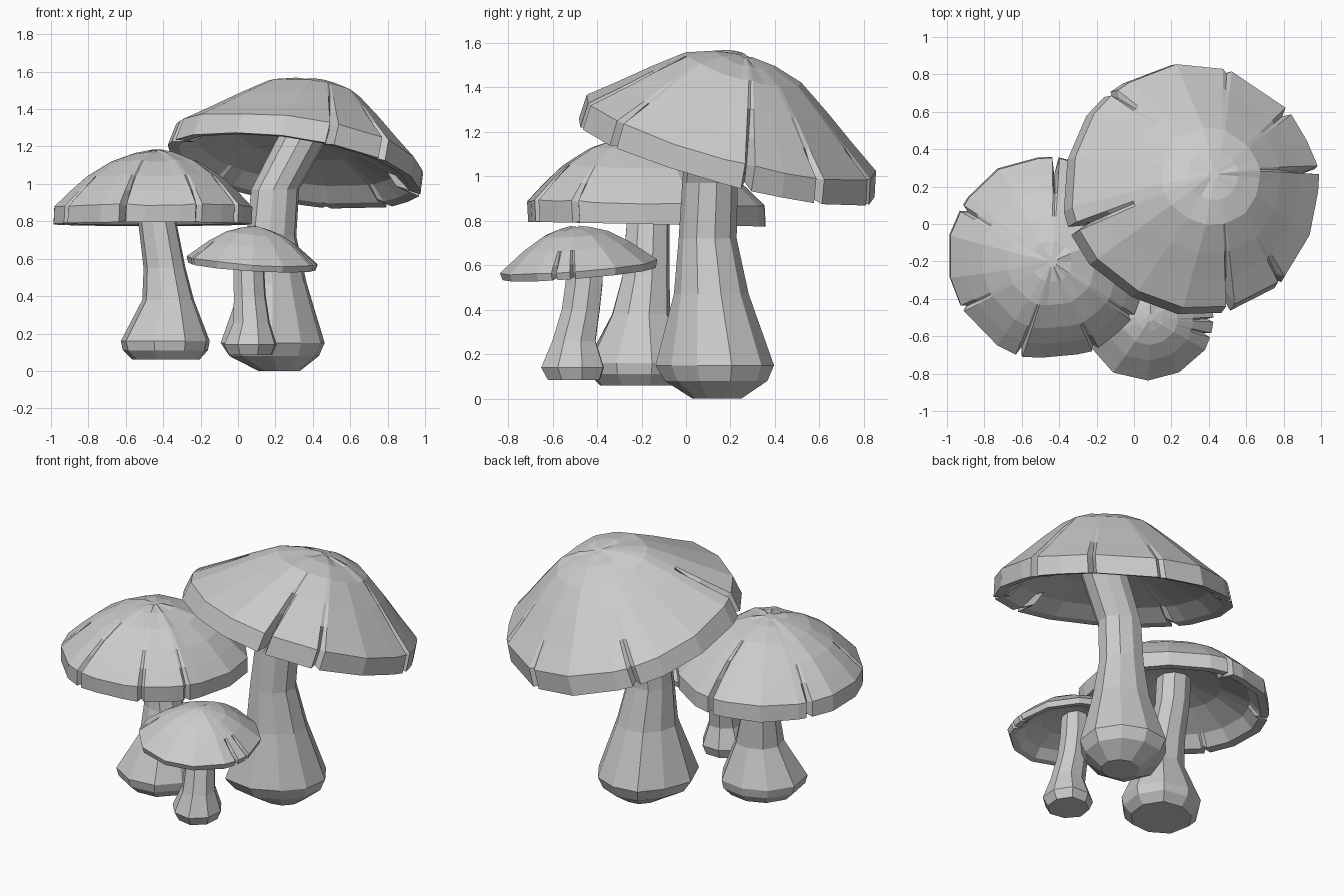
import bpy, bmesh, math, random
from mathutils import Vector, Matrix

random.seed(4)
cube = bpy.data.objects.get("Cube")
if cube:
    bpy.data.objects.remove(cube, do_unlink=True)

grey = bpy.data.materials.new("mushroom grey")
grey.use_nodes = True
COLOUR = (0.6, 0.6, 0.6, 1)
grey.diffuse_color = COLOUR
grey.node_tree.nodes["Principled BSDF"].inputs["Base Color"].default_value = COLOUR


def skin(name, rings):
    """Join rings of points into one flat-shaded closed shell."""
    bm = bmesh.new()
    loops = [[bm.verts.new(p) for p in ring] for ring in rings]
    n = len(loops[0])
    for a, b in zip(loops, loops[1:]):
        for i in range(n):
            j = (i + 1) % n
            bm.faces.new((a[i], a[j], b[j], b[i]))
    for loop in (loops[0], loops[-1]):
        bm.faces.new(loop)
    bmesh.ops.recalc_face_normals(bm, faces=bm.faces)
    mesh = bpy.data.meshes.new(name)
    bm.to_mesh(mesh)
    bm.free()
    mesh.materials.append(grey)
    obj = bpy.data.objects.new(name, mesh)
    bpy.context.collection.objects.link(obj)


def columns(sides, splits):
    """Radial columns (angle, depth, reach, wobble), three close ones per rim split."""
    cols = []
    for i in range(sides):
        a = 360 * i / sides + random.uniform(-2, 2)
        if all(abs((a - t + 180) % 360 - 180) > 7 for t, _, _ in splits):
            cols.append((a % 360, 0, 1, random.uniform(0.98, 1.015)))
    for t, depth, reach in splits:
        w = random.uniform(0.985, 1.015)
        cols += [((t + d) % 360, 0 if d else depth, reach, w) for d in (-2, 0, 2)]
    return sorted(cols)


def cap(name, centre, slope, lean, profile, under, sides, splits):
    """Domed cap: outer profile, rim band and hollow underside, tilted as one."""
    normal = Vector((-slope[0], -slope[1], 1)).normalized()
    tilt = Vector((0, 0, 1)).rotation_difference(normal).to_matrix().to_4x4()
    place = Matrix.Translation(centre) @ tilt
    cols = columns(sides, splits)
    rim, top = profile[-1][0], profile[0][1]
    rings = []
    for k, (r, h) in enumerate(profile + under):
        outside = k < len(profile) - 1
        ring = []
        for angle, depth, reach, w in cols:
            # a split pulls the rim in, fading out towards the crown
            pull = depth * max(0, (r / rim - 1 + reach) / reach) if depth else 0
            rr = r * w * (1 - pull)
            hh = h + pull * rim * (-0.2 if outside else 0.2)
            if outside:
                hh += (w - 1) * rim * 0.6
            t = math.radians(angle)
            shift = h / top if outside else 0
            ring.append(place @ Vector((rr * math.cos(t) + lean[0] * shift,
                                        rr * math.sin(t) + lean[1] * shift, hh)))
        rings.append(ring)
    skin(name, rings)


def stem(name, sections, sides, corner=0, bulge=0):
    """Lofted stem from (x, y, z, radius) sections, its foot bulging to one corner."""
    wobble = [random.uniform(0.96, 1.05) for _ in range(sides)]
    widest = max(s[3] for s in sections)
    slimmest = min(s[3] for s in sections)
    rings = []
    for x, y, z, r in sections:
        ring = []
        for i in range(sides):
            t = math.tau * (i + 0.35) / sides
            foot = (r - slimmest) / (widest - slimmest)
            swell = bulge * foot * max(0, math.cos(t - math.radians(corner))) ** 3
            rr = r * wobble[i] * (1 + swell)
            ring.append((x + rr * math.cos(t), y + rr * math.sin(t), z))
        rings.append(ring)
    skin(name, rings)


# Large mushroom
cap("large_cap", (0.3, 0.18, 1.07), (-0.16, -0.27), (0.05, -0.04),
    [(0.03, 0.49), (0.14, 0.475), (0.27, 0.43), (0.41, 0.325), (0.54, 0.22), (0.675, 0.115), (0.69, 0.0)],
    [(0.63, 0.01), (0.54, 0.08), (0.33, 0.16), (0.1, 0.2)], 15,
    [(-75, 0.14, 0.5), (-48, 0.07, 0.3), (9, 0.14, 0.5), (40, 0.07, 0.3),
     (74, 0.03, 0.25), (130, 0.06, 0.3), (200, 0.12, 0.4)])
stem("large_stem",
     [(0.22, 0.14, 0.0, 0.11), (0.21, 0.15, 0.08, 0.22), (0.21, 0.15, 0.15, 0.25),
      (0.2, 0.12, 0.47, 0.165), (0.18, 0.1, 0.72, 0.13), (0.2, 0.11, 0.97, 0.125),
      (0.35, 0.14, 1.25, 0.13), (0.37, 0.16, 1.32, 0.12)], 10, 225, 0.32)

# Medium mushroom
cap("medium_cap", (-0.46, -0.18, 0.785), (0, -0.02), (0.02, -0.03),
    [(0.03, 0.395), (0.11, 0.38), (0.24, 0.335), (0.37, 0.255), (0.46, 0.175), (0.54, 0.095), (0.54, 0.0)],
    [(0.49, 0.005), (0.43, 0.07), (0.26, 0.15), (0.08, 0.19)], 15,
    [(150, 0.07, 0.3), (86, 0.2, 0.4), (210, 0.06, 0.3), (253, 0.1, 0.45),
     (297, 0.06, 0.3), (325, 0.05, 0.3)])
stem("medium_stem",
     [(-0.38, -0.21, 0.06, 0.175), (-0.38, -0.21, 0.11, 0.22), (-0.38, -0.21, 0.16, 0.23),
      (-0.37, -0.2, 0.38, 0.135), (-0.39, -0.18, 0.55, 0.11), (-0.43, -0.17, 0.8, 0.1),
      (-0.44, -0.17, 0.98, 0.1)], 9, 225, 0.12)

# Small mushroom
cap("small_cap", (0.075, -0.485, 0.56), (-0.06, 0.08), (0, 0),
    [(0.02, 0.215), (0.07, 0.205), (0.15, 0.18), (0.24, 0.125), (0.31, 0.07), (0.355, 0.035), (0.345, 0.0)],
    [(0.31, 0.005), (0.26, 0.05), (0.15, 0.09), (0.05, 0.1)], 12,
    [(-18, 0.1, 0.35), (-4, 0.1, 0.35), (205, 0.05, 0.3)])
stem("small_stem",
     [(0.07, -0.5, 0.085, 0.12), (0.07, -0.505, 0.14, 0.145), (0.075, -0.5, 0.26, 0.1),
      (0.065, -0.47, 0.4, 0.088), (0.06, -0.455, 0.52, 0.086), (0.06, -0.45, 0.66, 0.08)], 8)
